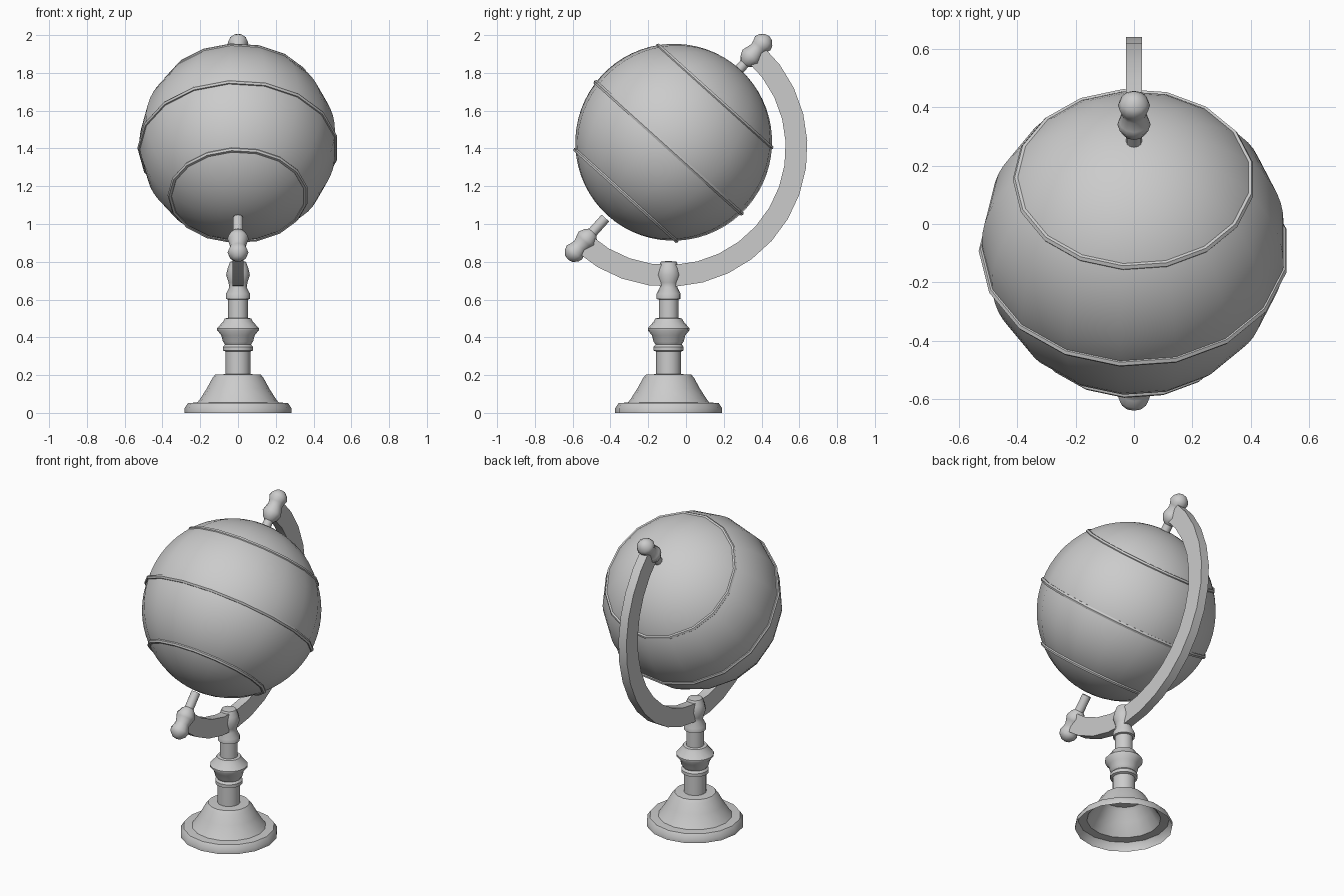
import bpy, bmesh, math
from mathutils import Matrix, Vector

if "Cube" in bpy.data.objects:
    bpy.data.objects.remove(bpy.data.objects["Cube"])

PIVOT = Vector((0, -0.092, 1.403))      # centre of the tilted frame
TILT = math.radians(42)
TILTED = Matrix.Translation(PIVOT) @ Matrix.Rotation(-TILT, 4, 'X')


def finish(name, bm, matrix, angle):
    bmesh.ops.recalc_face_normals(bm, faces=bm.faces)
    mesh = bpy.data.meshes.new(name)
    bm.to_mesh(mesh)
    bm.free()
    mesh.transform(matrix)
    obj = bpy.data.objects.new(name, mesh)
    bpy.context.collection.objects.link(obj)
    bpy.ops.object.select_all(action='DESELECT')
    obj.select_set(True)
    bpy.context.view_layer.objects.active = obj
    bpy.ops.object.shade_smooth_by_angle(angle=math.radians(angle))
    return obj


def lathe(name, profile, matrix, sides=16, closed=False, angle=40):
    """Spin (radius, height) points around the local z axis."""
    bm = bmesh.new()
    rings = []
    for r, z in profile:
        if r < 1e-5:
            rings.append([bm.verts.new((0, 0, z))] * sides)
            continue
        rings.append([bm.verts.new((-r * math.cos(2 * math.pi * i / sides),
                                    r * math.sin(2 * math.pi * i / sides), z))
                      for i in range(sides)])
    pairs = list(zip(rings, rings[1:]))
    if closed:
        pairs.append((rings[-1], rings[0]))
    for a, b in pairs:
        for i in range(sides):
            j = (i + 1) % sides
            corners = list(dict.fromkeys((a[i], a[j], b[j], b[i])))
            bm.faces.new(corners)
    return finish(name, bm, matrix, angle)


# Turned pedestal, open underneath
pedestal = [(0.283, 0), (0.283, 0.025), (0.265, 0.052), (0.215, 0.055), (0.20, 0.075),
            (0.165, 0.13), (0.135, 0.185), (0.12, 0.203), (0.066, 0.205), (0.066, 0.325),
            (0.08, 0.33), (0.08, 0.35), (0.069, 0.362), (0.08, 0.378), (0.088, 0.41),
            (0.11, 0.437), (0.11, 0.448), (0.078, 0.485), (0.07, 0.50), (0.052, 0.503),
            (0.052, 0.60), (0.064, 0.603), (0.064, 0.63), (0.046, 0.665), (0.05, 0.69),
            (0.063, 0.73), (0.055, 0.765), (0.042, 0.80), (0, 0.805)]
lathe("pedestal", pedestal, Matrix.Translation((0, PIVOT.y, 0)))

# Globe ball, slightly above the pivot along the axis
R, LIFT = 0.522, 0.04
ball = [(R * math.sin(math.pi * k / 32), LIFT - R * math.cos(math.pi * k / 32))
        for k in range(33)]
lathe("globe_ball", ball, TILTED, sides=17)

# Raised bands around the globe
for name, radius, height in (("equator_band", 0.52, 0.0),
                             ("upper_band", 0.403, 0.365),
                             ("lower_band", 0.36, -0.337)):
    tube = [(radius + 0.013 * math.cos(math.pi * k / 3),
             height + 0.013 * math.sin(math.pi * k / 3)) for k in range(6)]
    lathe(name, tube, TILTED, sides=17, closed=True)

# Axis pins with turned finials at both ends
finial = [(0.027, 0.50), (0.027, 0.60), (0.042, 0.615), (0.057, 0.648), (0.052, 0.665),
          (0.042, 0.70), (0.046, 0.72), (0.055, 0.745), (0.047, 0.768), (0.025, 0.79),
          (0, 0.796)]
for name, sign in (("upper_finial", 1), ("lower_finial", -1)):
    lathe(name, [(r, sign * z) for r, z in finial], TILTED, sides=12)

# Half-circle meridian arm with a rectangular section
bm = bmesh.new()
STEPS, INNER, OUTER, HALF = 16, 0.62, 0.735, 0.028
sections = []
for k in range(STEPS + 1):
    a = math.pi * k / STEPS
    sections.append([bm.verts.new((x, r * math.sin(a), r * math.cos(a)))
                     for r, x in ((INNER, -HALF), (OUTER, -HALF), (OUTER, HALF), (INNER, HALF))])
for a, b in zip(sections, sections[1:]):
    for i in range(4):
        j = (i + 1) % 4
        bm.faces.new((a[i], a[j], b[j], b[i]))
bm.faces.new(sections[0])
bm.faces.new(sections[-1])
finish("meridian_arm", bm, TILTED, 30)
